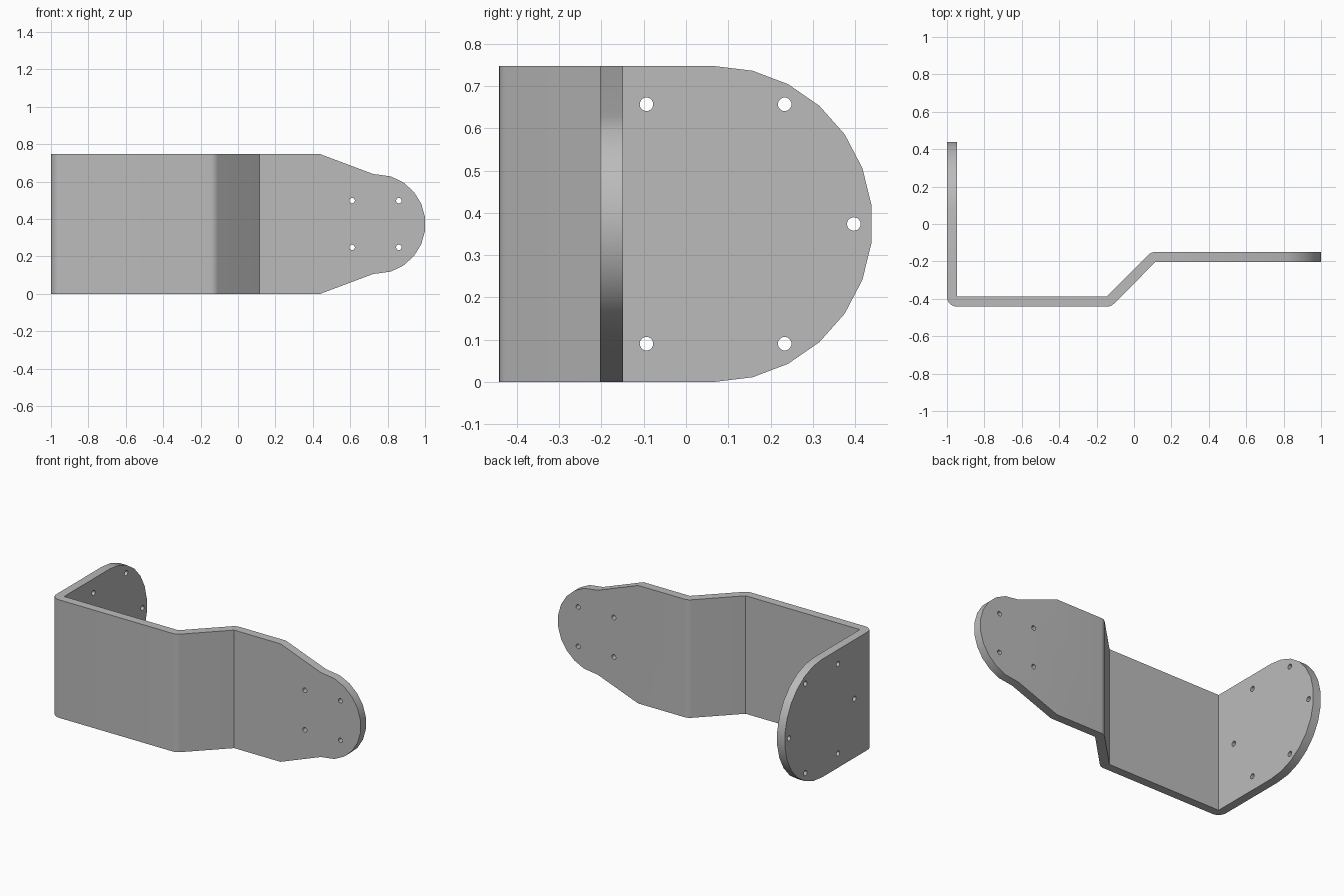
import bpy, bmesh, math
from mathutils import Vector

if "Cube" in bpy.data.objects:
    bpy.data.objects.remove(bpy.data.objects["Cube"])

H = 0.747          # sheet height
T = 0.054          # sheet thickness
MID = H / 2

steel = bpy.data.materials.new("grey_steel")
steel.use_nodes = True
GREY = (0.5, 0.5, 0.5, 1)
steel.diffuse_color = GREY
steel.node_tree.nodes["Principled BSDF"].inputs["Base Color"].default_value = GREY


def arc(cx, cy, r, a0, a1, n):
    """Points on an arc, angles in degrees."""
    angles = [math.radians(a0 + (a1 - a0) * i / n) for i in range(n + 1)]
    return [(cx + r * math.cos(a), cy + r * math.sin(a)) for a in angles]


def prism(name, outline, axis, lo, hi):
    """Extrude a 2D outline along one axis."""
    place = {"x": lambda u, v, w: (w, u, v),
             "y": lambda u, v, w: (u, w, v),
             "z": lambda u, v, w: (u, v, w)}[axis]
    bm = bmesh.new()
    face = bm.faces.new([bm.verts.new(place(u, v, lo)) for u, v in outline])
    grown = bmesh.ops.extrude_face_region(bm, geom=[face])
    offset = Vector(place(0, 0, hi - lo))
    bmesh.ops.translate(bm, vec=offset,
                        verts=[g for g in grown["geom"] if isinstance(g, bmesh.types.BMVert)])
    bmesh.ops.recalc_face_normals(bm, faces=bm.faces)
    mesh = bpy.data.meshes.new(name)
    bm.to_mesh(mesh)
    bm.free()
    obj = bpy.data.objects.new(name, mesh)
    mesh.materials.append(steel)
    bpy.context.collection.objects.link(obj)
    return obj


def carve(target, cutter, operation):
    """Apply a boolean and discard the cutter."""
    mod = target.modifiers.new("carve", "BOOLEAN")
    mod.operation, mod.solver, mod.object = operation, "EXACT", cutter
    bpy.context.view_layer.objects.active = target
    bpy.ops.object.modifier_apply(modifier=mod.name)
    bpy.data.objects.remove(cutter)


# Bent sheet seen from above: sharp inside bends, rounded outside bends
bend_a, bend_b, bend_c = (-1 + T, -0.388), (-0.146, -0.388), (0.115, -0.203)
plan = [(-1 + T, 0.6), (-1, 0.6)]
plan += arc(*bend_a, T, 180, 270, 8)
plan += arc(*bend_b, T, 270, 315, 5)
plan += [bend_c, (1.2, bend_c[1]), (1.2, bend_c[1] + T)]
plan += arc(*bend_c, T, 90, 135, 5)
plan += [bend_b, bend_a]
bracket = prism("bent_bracket", plan, "z", -0.1, H + 0.1)

# Rounded end of the side flange
flange = [(-0.6, 0)] + arc(0.068, MID, MID, -90, 90, 13) + [(-0.6, H)]
carve(bracket, prism("flange_outline", flange, "x", -1.3, 1.3), "INTERSECT")

# Tapered tongue with a round tip
slope, reach = 0.375, 1.6
upper = [(0.44 - reach, MID + reach * slope), (0.722, 0.268)]
tip = arc(0.735, MID, 0.2676, -72, 72, 9)
tongue = [(0.44 - reach, -reach * slope), (0.722, 0.106)] + tip
tongue += [(0.722, H - 0.106), (0.44 - reach, H + reach * slope)]
carve(bracket, prism("tongue_outline", tongue, "y", -1, 1), "INTERSECT")

# Ring of six holes in the flange
for y, z in arc(0.07, MID, 0.327, 0, 300, 5):
    ring = arc(y, z, 0.016, 0, 345, 23)
    carve(bracket, prism("flange_hole", ring, "x", -1.1, -0.9), "DIFFERENCE")

# Square of four holes in the tongue
for x in (0.61, 0.86):
    for z in (MID - 0.125, MID + 0.125):
        ring = arc(x, z, 0.0145, 0, 345, 23)
        carve(bracket, prism("tongue_hole", ring, "y", -0.3, 0), "DIFFERENCE")

bpy.ops.object.select_all(action="DESELECT")
bracket.select_set(True)
bpy.context.view_layer.objects.active = bracket
bpy.ops.object.shade_smooth_by_angle(angle=math.radians(30))
